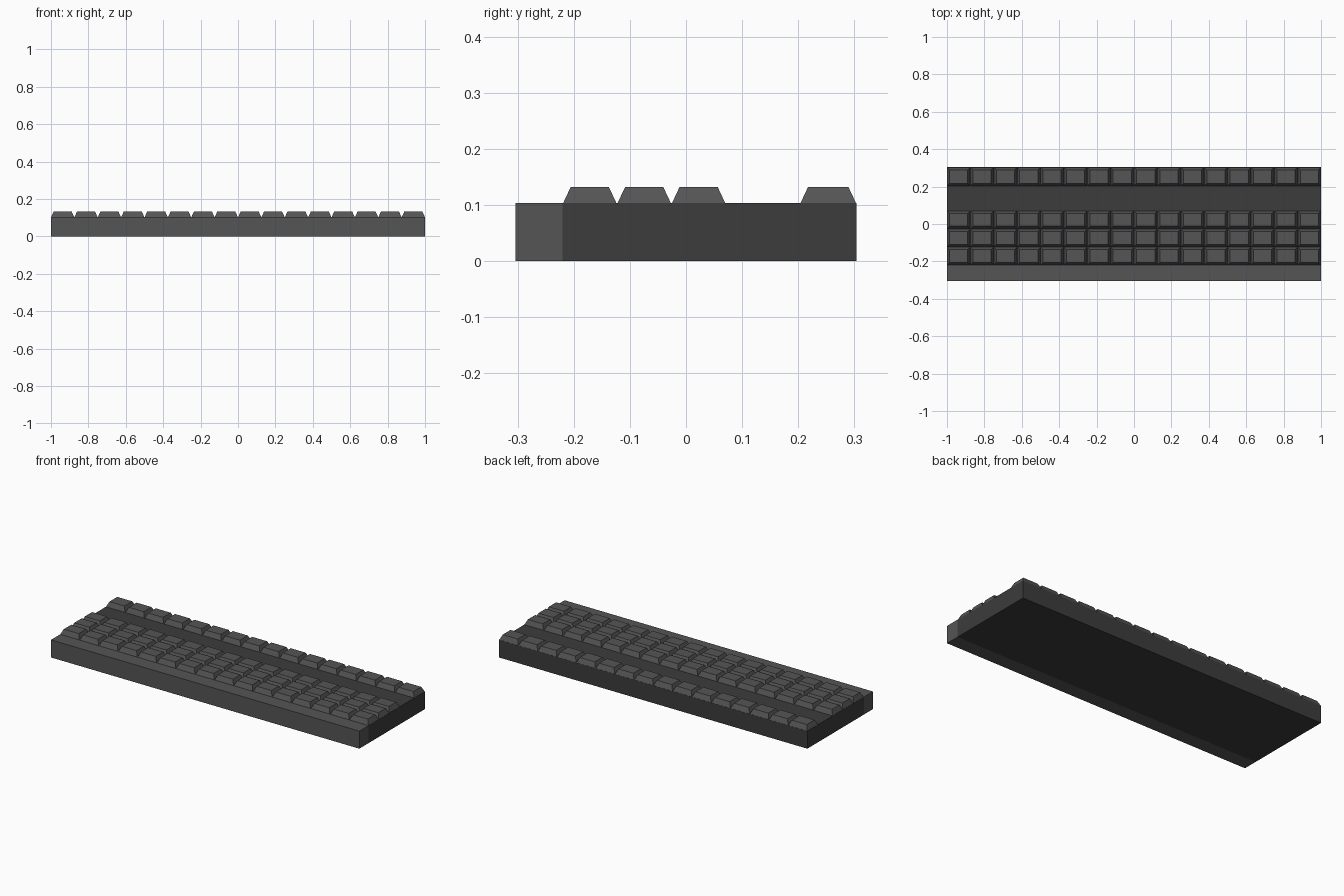
import bpy, bmesh

if "Cube" in bpy.data.objects:
    bpy.data.objects.remove(bpy.data.objects["Cube"])

def material(name, v):
    m = bpy.data.materials.new(name)
    m.diffuse_color = (v, v, v, 1)
    m.use_nodes = True
    m.node_tree.nodes["Principled BSDF"].inputs["Base Color"].default_value = m.diffuse_color
    return m

dark = material("dark_plate", 0.045)
grey = material("key_grey", 0.09)

def make_object(name, bm, mats):
    me = bpy.data.meshes.new(name)
    bmesh.ops.recalc_face_normals(bm, faces=bm.faces)
    bm.to_mesh(me)
    bm.free()
    for m in mats:
        me.materials.append(m)
    ob = bpy.data.objects.new(name, me)
    bpy.context.collection.objects.link(ob)
    return ob

def box(bm, x0, x1, y0, y1, z0, z1, inset_x=0.0, inset_y=0.0):
    """Box whose top is pulled in, giving a keycap shape when inset > 0."""
    lo = [bm.verts.new(p) for p in ((x0, y0, z0), (x1, y0, z0), (x1, y1, z0), (x0, y1, z0))]
    a, b, c, d = x0 + inset_x, x1 - inset_x, y0 + inset_y, y1 - inset_y
    hi = [bm.verts.new(p) for p in ((a, c, z1), (b, c, z1), (b, d, z1), (a, d, z1))]
    bm.faces.new(lo[::-1])
    bm.faces.new(hi)
    for i in range(4):
        j = (i + 1) % 4
        bm.faces.new((lo[i], lo[j], hi[j], hi[i]))

W, D, DECK = 1.0, 0.304, 0.103
COLS, KEY_TOP = 16, 0.132
FRONT_EDGE = -0.22

# body, with a darker deck under the keys and a lighter front lip
bm = bmesh.new()
box(bm, -W, W, FRONT_EDGE, D, 0, DECK)
make_object("key_deck", bm, [dark])
bm = bmesh.new()
box(bm, -W, W, -D, FRONT_EDGE, 0, DECK)
make_object("front_lip", bm, [grey])

# four rows of tapered keys
pitch = 2 * W / COLS
rows = {"front_row": (-0.22, -0.123), "second_row": (-0.123, -0.026),
        "third_row": (-0.026, 0.071), "back_row": (0.203, D)}
for name, (y0, y1) in rows.items():
    bm = bmesh.new()
    for i in range(COLS):
        x = -W + i * pitch
        box(bm, x, x + pitch, y0, y1, DECK - 0.002, KEY_TOP, 0.014, 0.0145)
    make_object(name + "_keys", bm, [grey])
